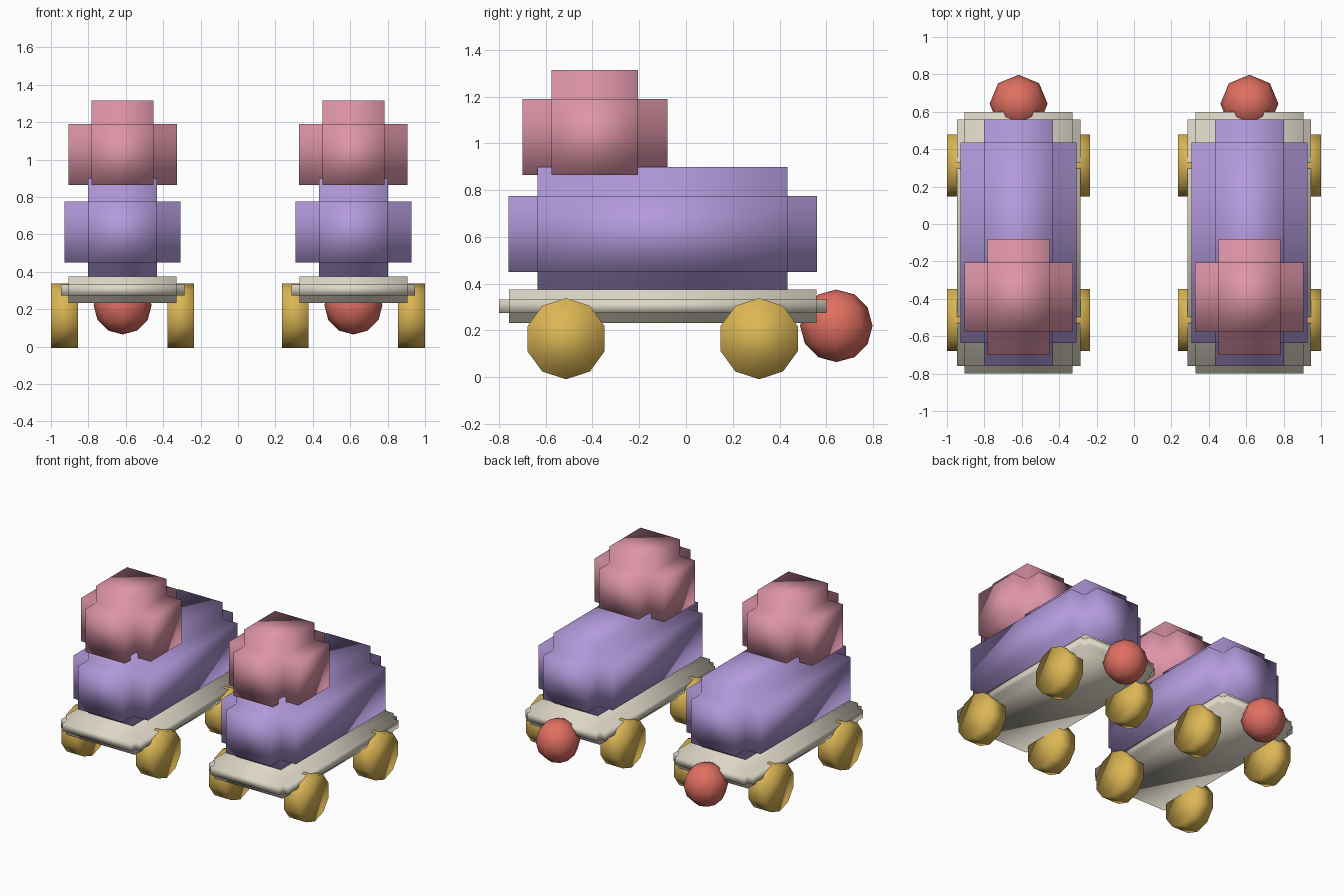
import bpy
import bmesh
import math
from mathutils import Matrix, Vector

cube = bpy.data.objects.get("Cube")
if cube:
    bpy.data.objects.remove(cube, do_unlink=True)


def material(name, rgb):
    m = bpy.data.materials.new(name)
    m.use_nodes = True
    m.diffuse_color = (*rgb, 1)
    m.node_tree.nodes["Principled BSDF"].inputs["Base Color"].default_value = (*rgb, 1)
    return m


purple = material("purple", (0.45, 0.32, 0.71))
pink = material("pink", (0.73, 0.30, 0.39))
cream = material("cream", (0.73, 0.68, 0.57))
gold = material("gold", (0.72, 0.47, 0.09))
red = material("red", (0.75, 0.16, 0.12))


def finish(bm, name, mat):
    """Turn a bmesh into a smooth shaded object."""
    bmesh.ops.recalc_face_normals(bm, faces=bm.faces)
    for f in bm.faces:
        f.smooth = True
    mesh = bpy.data.meshes.new(name)
    bm.to_mesh(mesh)
    bm.free()
    mesh.materials.append(mat)
    obj = bpy.data.objects.new(name, mesh)
    bpy.context.collection.objects.link(obj)
    return obj


def notched_box(name, mat, low, high, notch):
    """Box whose edges are cut in by a square step: a core with six raised faces."""
    low, high = Vector(low), Vector(high)
    core = high - low - Vector((2 * notch,) * 3)
    bm = bmesh.new()
    bmesh.ops.create_cube(bm, size=1, matrix=Matrix.Translation((low + high) / 2)
                          @ Matrix.Diagonal((*core, 1)))
    raised = bmesh.ops.extrude_discrete_faces(bm, faces=bm.faces[:])["faces"]
    for f in raised:
        f.normal_update()
        step = f.normal * notch
        for v in f.verts:
            v.co += step
    return finish(bm, name, mat)


def wheel(name, x, y):
    bm = bmesh.new()
    bmesh.ops.create_cone(bm, cap_ends=True, segments=10, radius1=0.1735, radius2=0.1735,
                          depth=0.143, matrix=Matrix.Translation((x, y, 0.165))
                          @ Matrix.Rotation(math.pi / 2, 4, "Y")
                          @ Matrix.Rotation(math.pi / 2, 4, "Z"))
    return finish(bm, name, gold)


def ball(name, x):
    bm = bmesh.new()
    bmesh.ops.create_uvsphere(bm, u_segments=8, v_segments=6, radius=0.155,
                              matrix=Matrix.Translation((x, 0.643, 0.22)))
    return finish(bm, name, red)


# Two identical carts side by side
for side, cx in (("right", -0.617), ("left", 0.617)):
    notched_box(side + "_base", cream, (cx - 0.33, -0.8, 0.232), (cx + 0.33, 0.6, 0.375), 0.042)
    notched_box(side + "_body", purple, (cx - 0.31, -0.76, 0.325), (cx + 0.31, 0.56, 0.9), 0.125)
    notched_box(side + "_head", pink, (cx - 0.29, -0.7, 0.74), (cx + 0.29, -0.08, 1.315), 0.125)
    ball(side + "_tail_ball", cx)
    for end, y in (("front", -0.513), ("back", 0.313)):
        for hand, dx in (("right", -0.311), ("left", 0.311)):
            wheel(f"{side}_{end}_{hand}_wheel", cx + dx, y)
